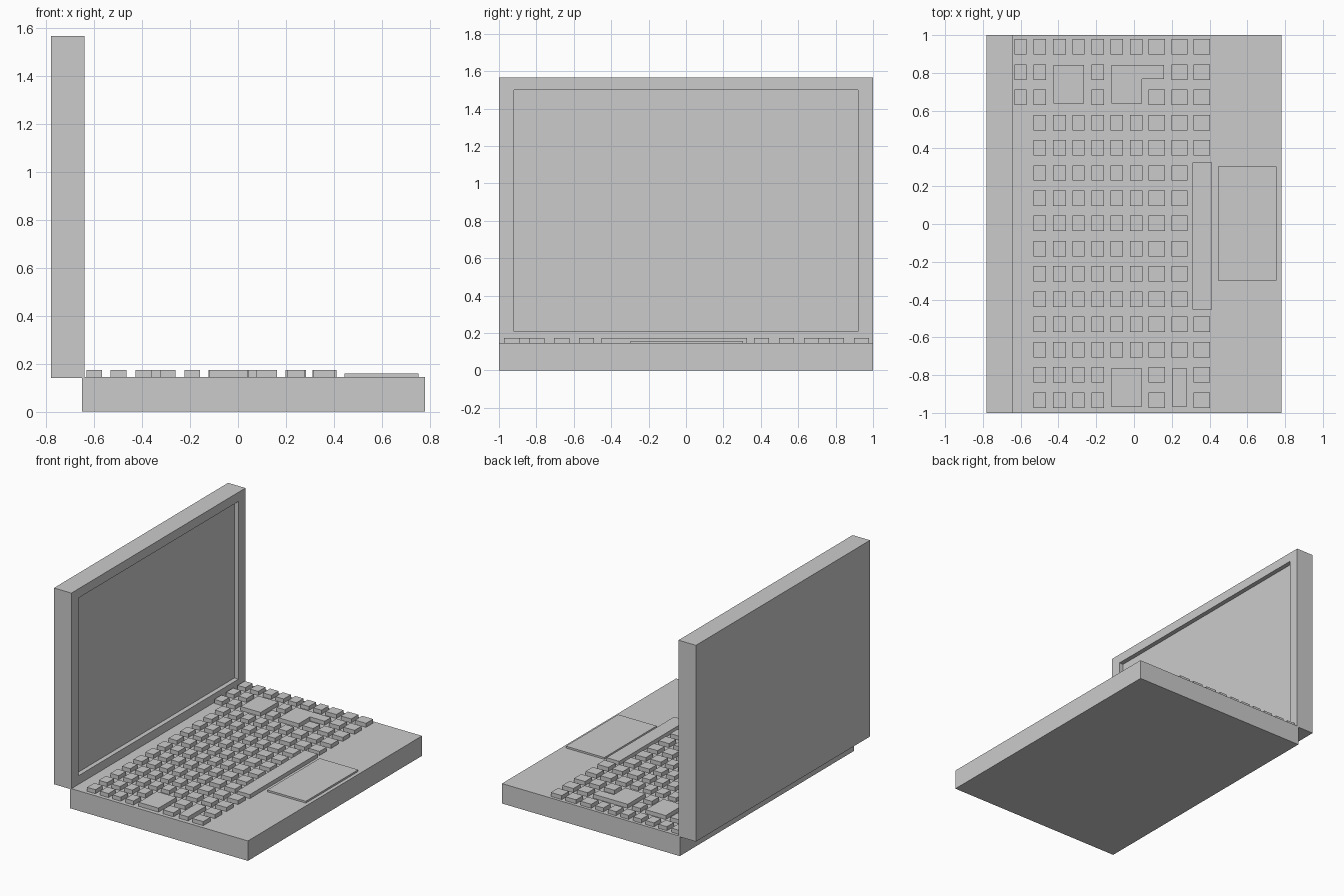
import bpy, bmesh

if "Cube" in bpy.data.objects:
    bpy.data.objects.remove(bpy.data.objects["Cube"])


def prism(name, outline, z0, z1):
    """Extrude a flat xy outline from z0 up to z1."""
    bm = bmesh.new()
    face = bm.faces.new([bm.verts.new((x, y, z0)) for x, y in outline])
    up = bmesh.ops.extrude_face_region(bm, geom=[face])["geom"]
    for v in up:
        if isinstance(v, bmesh.types.BMVert):
            v.co.z = z1
    bmesh.ops.recalc_face_normals(bm, faces=bm.faces[:])
    return finish(name, bm)


def finish(name, bm):
    mesh = bpy.data.meshes.new(name)
    bm.to_mesh(mesh)
    bm.free()
    obj = bpy.data.objects.new(name, mesh)
    bpy.context.collection.objects.link(obj)
    return obj


def box(name, x0, x1, y0, y1, z0, z1):
    return prism(name, [(x0, y0), (x1, y0), (x1, y1), (x0, y1)], z0, z1)


DECK, KEY_TOP = 0.145, 0.174

# Base and touchpad
box("base", -0.65, 0.78, -1, 1, 0, DECK)
box("touchpad", 0.444, 0.754, -0.298, 0.304, DECK, 0.158)

# Upright lid with a recessed display
lid = box("lid", -0.78, -0.64, -1, 1, 0.14, 1.567)
bm = bmesh.new()
bm.from_mesh(lid.data)
front = max(bm.faces, key=lambda f: f.calc_center_median().x)
bmesh.ops.inset_region(bm, faces=[front], thickness=0.07)
for v in front.verts:
    v.co.y = 0.92 if v.co.y > 0 else -0.92
    v.co.z = 1.5 if v.co.z > 0.8 else 0.208
display = bmesh.ops.extrude_discrete_faces(bm, faces=[front])["faces"][0]
for v in display.verts:
    v.co.x -= 0.033
bm.to_mesh(lid.data)
bm.free()

# Regular keys: ten columns along x, fifteen rows along y
columns = [(-0.632, -0.568), (-0.532, -0.465), (-0.428, -0.360), (-0.326, -0.261),
           (-0.224, -0.158), (-0.124, -0.058), (-0.022, 0.044), (0.077, 0.163),
           (0.199, 0.283), (0.314, 0.402)]
layout = {0: range(10), 1: (0, 1, 4, 8, 9), 2: (0, 1, 4, 7, 8, 9),
          13: (1, 2, 3, 4, 7, 9), 14: (1, 2, 3, 4, 7, 9)}
for row in range(15):
    default = range(1, 9) if 5 <= row <= 10 else range(1, 10)
    y = 0.938 - row * 0.1336
    for col in layout.get(row, default):
        x0, x1 = columns[col]
        box(f"key_{row}_{col}", x0, x1, y - 0.041, y + 0.041, DECK, KEY_TOP)

# Oversized keys
box("space_bar", 0.31, 0.412, -0.452, 0.325, DECK, KEY_TOP)
box("wide_key_upper", -0.426, -0.264, 0.638, 0.841, DECK, KEY_TOP)
box("wide_key_lower", -0.12, 0.04, -0.97, -0.763, DECK, KEY_TOP)
box("long_key_lower", 0.204, 0.278, -0.97, -0.763, DECK, KEY_TOP)
prism("corner_key", [(-0.12, 0.638), (0.042, 0.638), (0.042, 0.768),
                     (0.16, 0.768), (0.16, 0.841), (-0.12, 0.841)], DECK, KEY_TOP)
